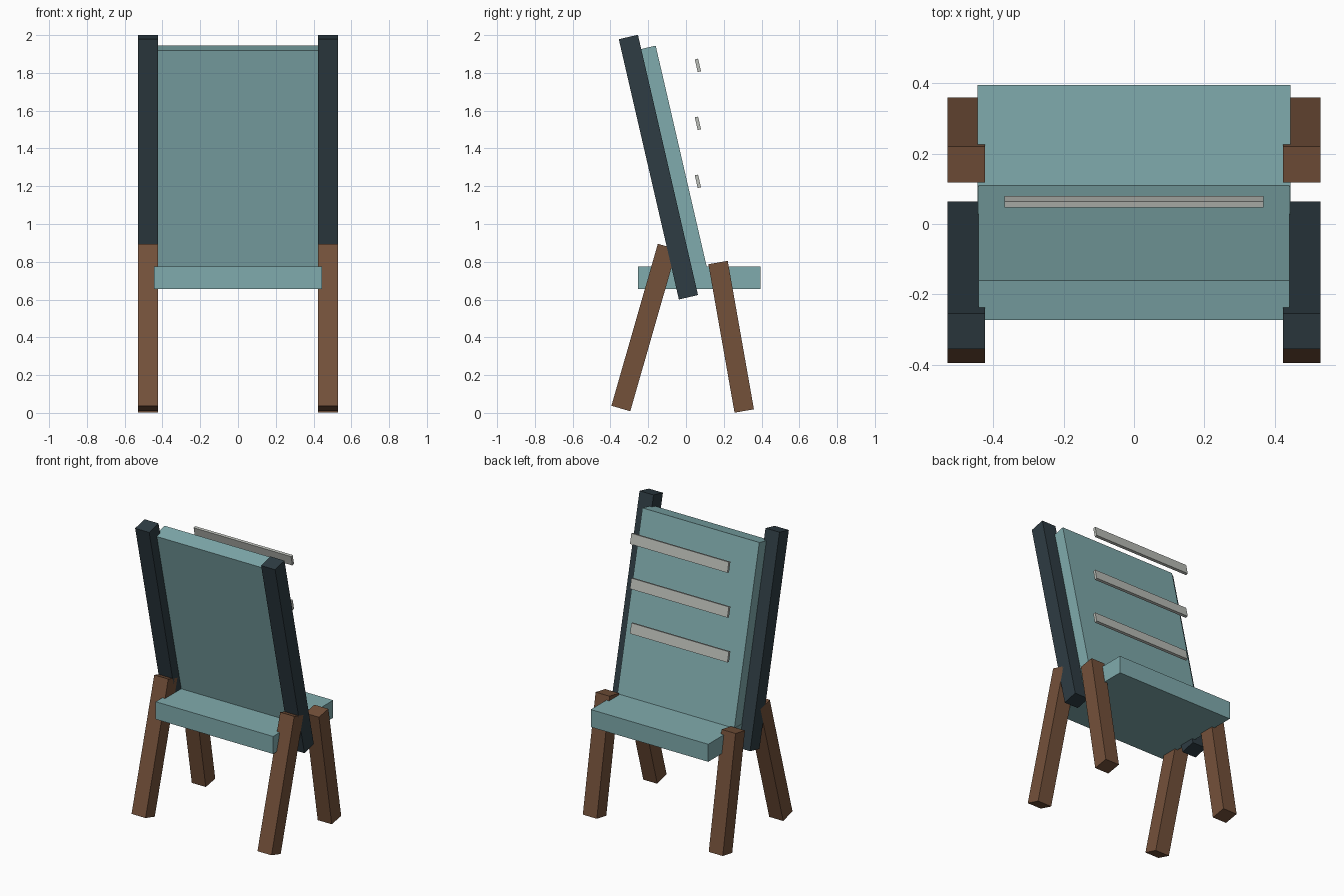
import bpy
from math import radians
from mathutils import Matrix

cube = bpy.data.objects.get("Cube")
if cube:
    bpy.data.objects.remove(cube, do_unlink=True)


def make_material(name, rgb):
    """Flat material from 0-255 display colour, stored as linear values."""
    linear = [((c / 255 + 0.055) / 1.055) ** 2.4 for c in rgb] + [1.0]
    mat = bpy.data.materials.new(name)
    mat.use_nodes = True
    mat.diffuse_color = linear
    bsdf = mat.node_tree.nodes["Principled BSDF"]
    bsdf.inputs["Base Color"].default_value = linear
    bsdf.inputs["Roughness"].default_value = 0.8
    return mat


teal = make_material("teal_cushion", (128, 171, 173))
brown = make_material("brown_wood", (116, 81, 58))
slate = make_material("dark_slate", (46, 60, 67))
grey = make_material("pale_grey", (186, 189, 183))


def box(name, size, centre, tilt, mat):
    """Box tilted about the x axis; positive tilt leans the top towards -y."""
    bpy.ops.mesh.primitive_cube_add(size=1)
    obj = bpy.context.object
    obj.name = name
    obj.data.transform(Matrix.Diagonal((*size, 1)))
    obj.location = centre
    obj.rotation_euler.x = radians(tilt)
    obj.data.materials.append(mat)
    return obj


# Seat and leaning back panel, sunk into the seat
box("seat", (0.89, 0.65, 0.12), (0, 0.07, 0.715), 0, teal)
box("back_panel", (0.886, 0.115, 1.24), (0, -0.077, 1.327), 13, teal)

# Posts and splayed legs on both sides
for side, x in (("left", 0.477), ("right", -0.477)):
    box(side + "_back_post", (0.106, 0.104, 1.414), (x, -0.146, 1.301), 13, slate)
    box(side + "_front_leg", (0.106, 0.104, 0.892), (x, -0.222, 0.452), -16, brown)
    box(side + "_rear_leg", (0.106, 0.104, 0.798), (x, 0.239, 0.403), 10, brown)

# Floating slats behind the back
for i in range(3):
    box(f"slat_{i + 1}", (0.738, 0.018, 0.069), (0, 0.063, 1.226 + 0.307 * i), 13, grey)
